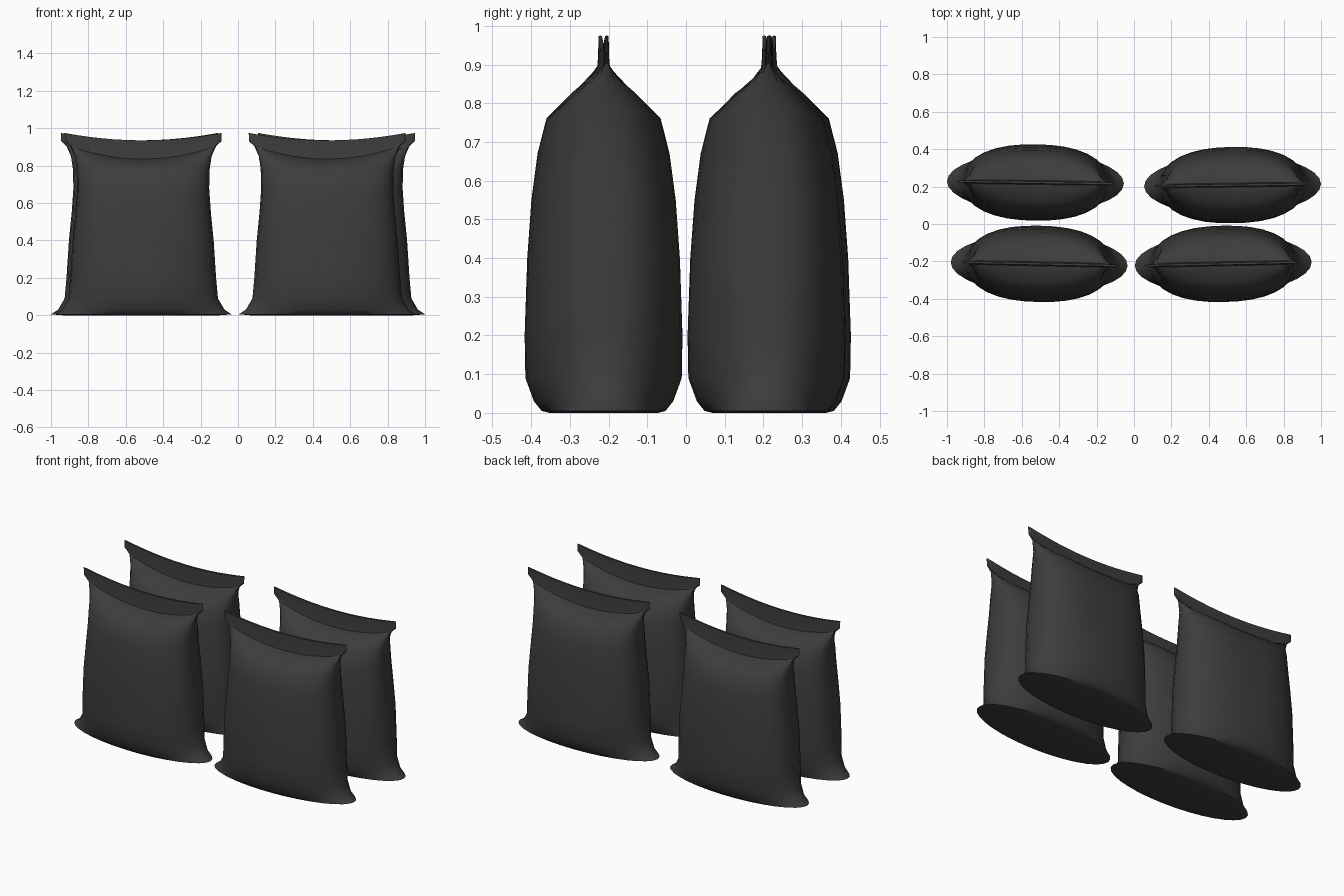
import bpy
import bmesh
from math import sin, cos, pi, radians

cube = bpy.data.objects.get("Cube")
if cube:
    bpy.data.objects.remove(cube, do_unlink=True)

# One dark grey plastic for every bag
grey = bpy.data.materials.new("dark_grey")
grey.use_nodes = True
colour = (0.046, 0.046, 0.046, 1)
grey.diffuse_color = colour
shader = grey.node_tree.nodes["Principled BSDF"]
shader.inputs["Base Color"].default_value = colour
shader.inputs["Roughness"].default_value = 0.7

SIDES = 32

# Rings from base to neck: height, half width, half depth, sag, squareness
BODY = [
    (0.0, 0.41, 0.14, 0, 2),
    (0.005, 0.473, 0.16, 0, 2),
    (0.03, 0.435, 0.18, 0, 2),
    (0.09, 0.4, 0.202, 0, 2.1),
    (0.2, 0.39, 0.204, 0, 2.3),
    (0.4, 0.377, 0.197, 0, 2.5),
    (0.55, 0.362, 0.186, 0, 2.6),
    (0.68, 0.353, 0.17, 0.01, 2.6),
    (0.785, 0.356, 0.147, 0.025, 2.5),
    (0.85, 0.366, 0.096, 0.045, 2.4),
    (0.905, 0.39, 0.014, 0.07, 2.4),
]
# Flat welded strip along the top
SEAL = [
    (0.905, 0.39, 0.011, 0.07, 5),
    (0.93, 0.418, 0.007, 0.055, 6),
    (0.975, 0.42, 0.006, 0.04, 6),
]


def add_ring(bm, z, width, depth, sag, power):
    verts = []
    for i in range(SIDES):
        a = 2 * pi * i / SIDES
        c = cos(a)
        y = depth * max(0, 1 - abs(c) ** power) ** (1 / power)
        if sin(a) < 0:
            y = -y
        verts.append(bm.verts.new((width * c, y, z - sag * (1 - c * c))))
    return verts


def loft(bm, rings):
    loops = [add_ring(bm, *r) for r in rings]
    for low, high in zip(loops, loops[1:]):
        for i in range(SIDES):
            j = (i + 1) % SIDES
            bm.faces.new((low[i], low[j], high[j], high[i]))
    # Caps are strips between front and back, so curved rims stay clean
    half = SIDES // 2
    for loop, top in ((loops[0], False), (loops[-1], True)):
        for i in range(half):
            quad = [loop[i], loop[i + 1], loop[-i - 1], loop[-i % SIDES]]
            quad = list(dict.fromkeys(quad))
            bm.faces.new(quad if top else quad[::-1])


def make_part(name, rings, x, y, turn, angle):
    bm = bmesh.new()
    loft(bm, rings)
    bmesh.ops.recalc_face_normals(bm, faces=bm.faces)
    mesh = bpy.data.meshes.new(name)
    bm.to_mesh(mesh)
    bm.free()
    mesh.materials.append(grey)
    part = bpy.data.objects.new(name, mesh)
    bpy.context.collection.objects.link(part)
    part.location = (x, y, 0)
    part.rotation_euler.z = radians(turn)
    bpy.ops.object.select_all(action="DESELECT")
    part.select_set(True)
    bpy.context.view_layer.objects.active = part
    bpy.ops.object.shade_smooth_by_angle(angle=radians(angle))


# Four bags standing in two rows, each turned very slightly
for place, x, y, turn in (
    ("front_right", -0.507, -0.213, -1.2),
    ("front_left", 0.477, -0.213, 1.2),
    ("back_right", -0.527, 0.222, -0.8),
    ("back_left", 0.527, 0.208, 0.8),
):
    make_part(place + "_bag_body", BODY, x, y, turn, 45)
    make_part(place + "_bag_seal", SEAL, x, y, turn, 30)
